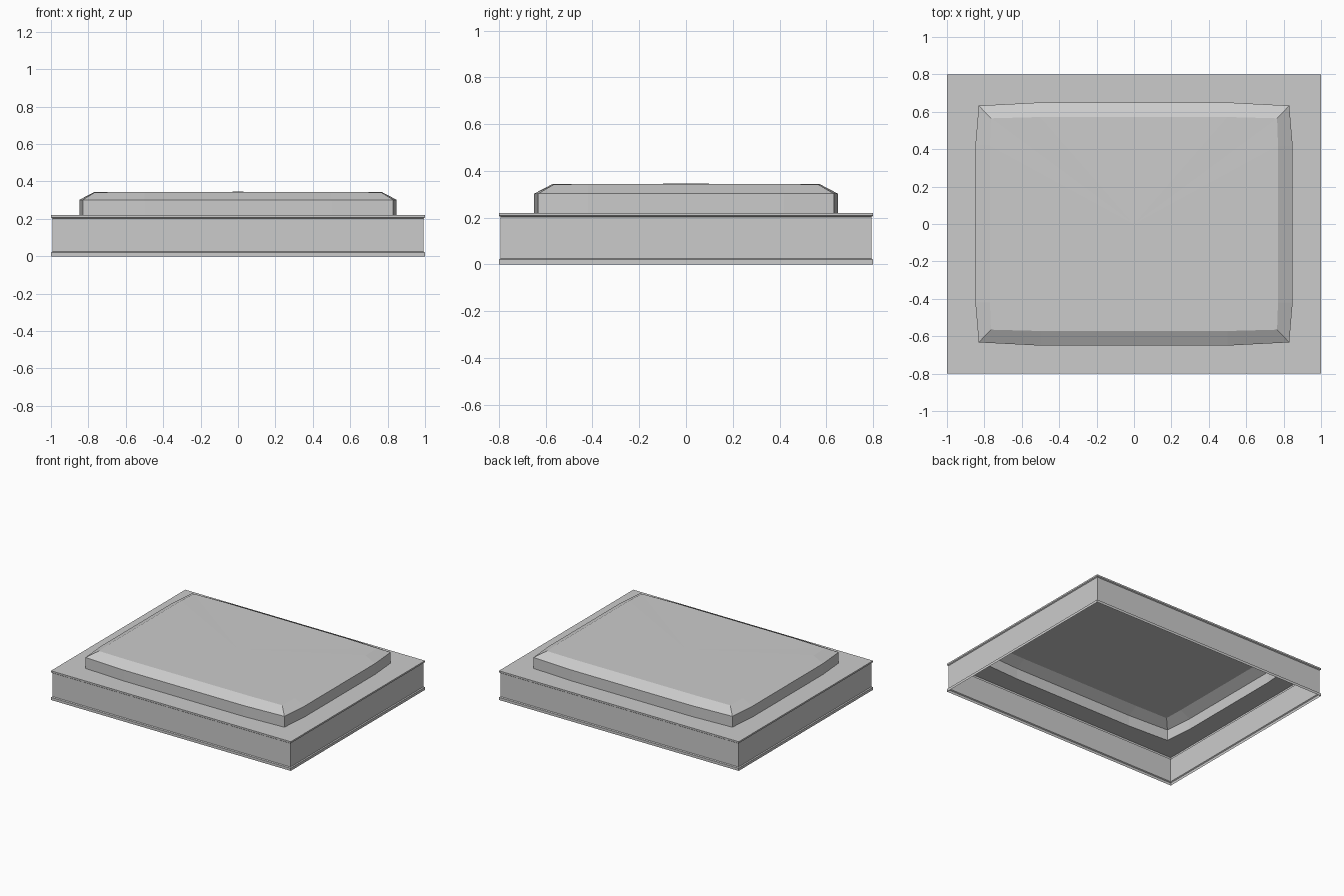
import bpy, bmesh

if "Cube" in bpy.data.objects:
    bpy.data.objects.remove(bpy.data.objects["Cube"])


def ring(bm, cx, cy, mx, my, z, zm=None):
    """16-point ring: corners at (cx, cy), sides bowed out to mx / my."""
    zm = z if zm is None else zm
    sx, sy = 0.5, 0.42
    pts = [(cx, -cy, z), (mx, -sy, zm), (mx, 0, zm), (mx, sy, zm),
           (cx, cy, z), (sx, my, zm), (0, my, zm), (-sx, my, zm)]
    pts += [(-x, -y, h) for x, y, h in pts]
    return [bm.verts.new(p) for p in pts]


def rect(bm, x, y, z):
    return ring(bm, x, y, x, y, z)


def bridge(bm, a, b):
    n = len(a)
    for i in range(n):
        j = (i + 1) % n
        bm.faces.new((a[i], a[j], b[j], b[i]))


bm = bmesh.new()
rings = [
    # bottom rim
    rect(bm, 1.0, 0.8, 0.0),
    rect(bm, 1.0, 0.8, 0.02),
    # recessed side walls
    rect(bm, 0.993, 0.793, 0.025),
    rect(bm, 0.993, 0.793, 0.203),
    # top rim
    rect(bm, 1.0, 0.8, 0.208),
    rect(bm, 1.0, 0.8, 0.22),
    # raised panel: foot, shoulder, chamfer
    ring(bm, 0.83, 0.633, 0.848, 0.65, 0.22),
    ring(bm, 0.83, 0.633, 0.848, 0.65, 0.302),
    ring(bm, 0.765, 0.565, 0.77, 0.572, 0.342, 0.343),
]
for a, b in zip(rings, rings[1:]):
    bridge(bm, a, b)

# slightly domed panel top
centre = bm.verts.new((0, 0, 0.345))
top = rings[-1]
for i in range(len(top)):
    bm.faces.new((top[i], top[(i + 1) % len(top)], centre))

# open-bottomed shell object
mesh = bpy.data.meshes.new("lid_shell")
bm.to_mesh(mesh)
bm.free()
lid = bpy.data.objects.new("lid_shell", mesh)
bpy.context.collection.objects.link(lid)
